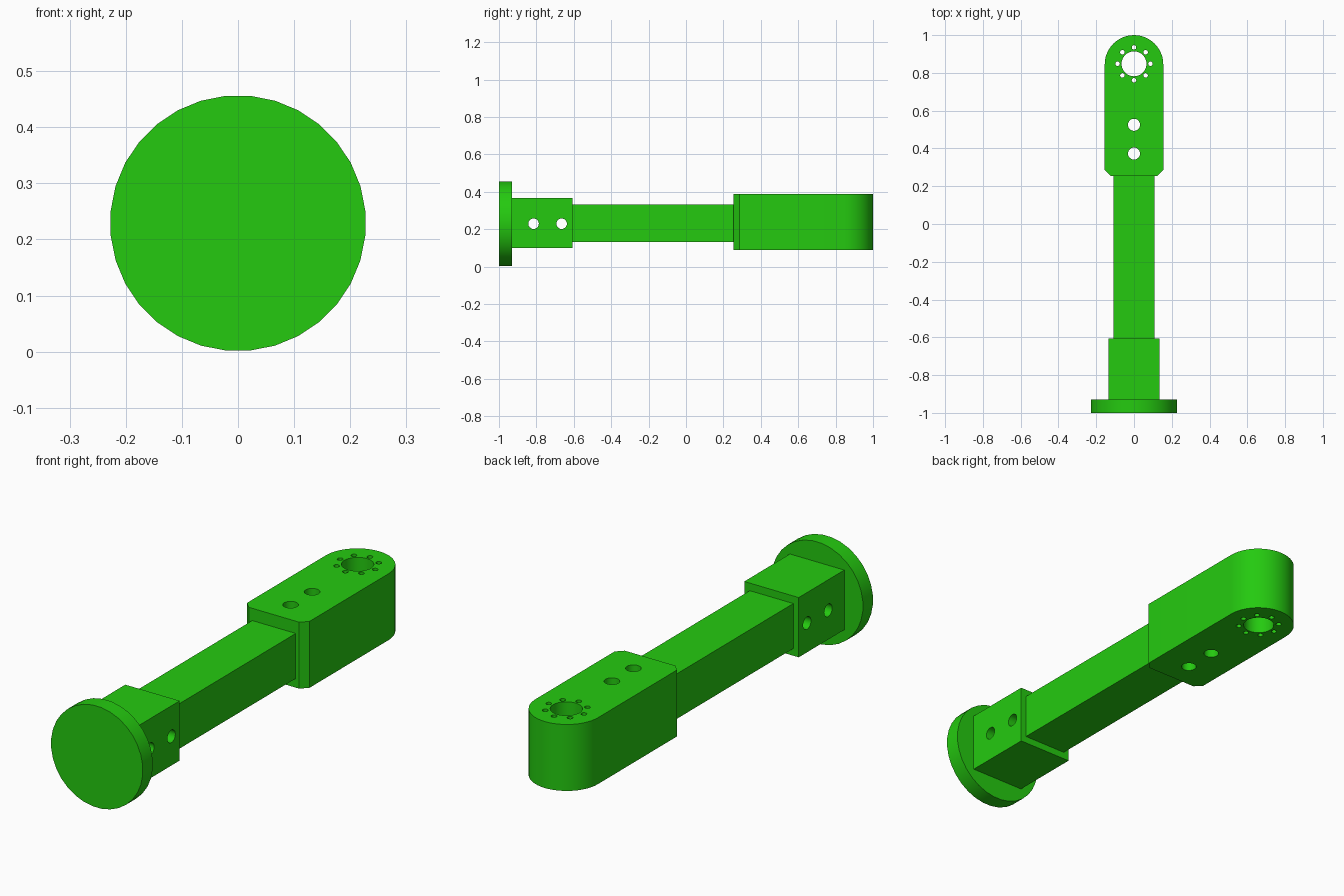
import bpy, bmesh, math
from mathutils import Matrix

if "Cube" in bpy.data.objects:
    bpy.data.objects.remove(bpy.data.objects["Cube"], do_unlink=True)

AXIS_Z = 0.229  # height of the arm's centre line

green = bpy.data.materials.new("bright green")
green.use_nodes = True
colour = (0.018, 0.59, 0.005, 1)
green.diffuse_color = colour
green.node_tree.nodes["Principled BSDF"].inputs["Base Color"].default_value = colour


def make_object(name, bm):
    bmesh.ops.recalc_face_normals(bm, faces=bm.faces)
    mesh = bpy.data.meshes.new(name)
    bm.to_mesh(mesh)
    bm.free()
    mesh.materials.append(green)
    obj = bpy.data.objects.new(name, mesh)
    bpy.context.collection.objects.link(obj)
    return obj


def prism(name, outline, z0, z1):
    bm = bmesh.new()
    face = bm.faces.new([bm.verts.new((x, y, z0)) for x, y in outline])
    top = bmesh.ops.extrude_face_region(bm, geom=[face])["geom"]
    bmesh.ops.translate(bm, vec=(0, 0, z1 - z0),
                        verts=[v for v in top if isinstance(v, bmesh.types.BMVert)])
    return make_object(name, bm)


def box(name, half_x, y0, y1, z0, z1):
    return prism(name, [(-half_x, y0), (half_x, y0), (half_x, y1), (-half_x, y1)], z0, z1)


def drill(obj, holes, axis):
    """Cut round through holes; each is (x, y, radius, sides), bored along axis."""
    bm = bmesh.new()
    turn = Matrix.Rotation(math.pi / 2, 4, 'Y') if axis == 'X' else Matrix()
    for x, y, radius, sides in holes:
        bmesh.ops.create_cone(bm, cap_ends=True, segments=sides, radius1=radius,
                              radius2=radius, depth=1,
                              matrix=Matrix.Translation((x, y, AXIS_Z)) @ turn)
    cutter = make_object("hole_cutter", bm)
    cutter.hide_render = True
    cut = obj.modifiers.new("holes", 'BOOLEAN')
    cut.operation, cut.solver, cut.object = 'DIFFERENCE', 'EXACT', cutter
    bpy.context.view_layer.objects.active = obj
    bpy.ops.object.modifier_apply(modifier=cut.name)
    bpy.data.objects.remove(cutter, do_unlink=True)


# Round end flange, facing the front
bm = bmesh.new()
bmesh.ops.create_cone(bm, cap_ends=True, segments=32, radius1=0.228, radius2=0.228, depth=0.071,
                      matrix=Matrix.Translation((0, -0.9645, AXIS_Z))
                      @ Matrix.Rotation(math.pi / 2, 4, 'X')
                      @ Matrix.Rotation(math.pi / 32, 4, 'Z'))
flange = make_object("end_flange", bm)

# Square socket with two cross holes
socket = box("socket_block", 0.135, -0.93, -0.606, 0.098, 0.366)
drill(socket, [(0, y, 0.028, 32) for y in (-0.815, -0.665)], 'X')

# Long beam
beam = box("beam", 0.108, -0.61, 0.26, 0.13, 0.332)

# Rounded head with chamfered inner corners
R, CY = 0.155, 0.845
outline = [(-R, 0.285), (-0.125, 0.255), (0.125, 0.255), (R, 0.285)]
outline += [(R * math.cos(math.pi * i / 24), CY + R * math.sin(math.pi * i / 24)) for i in range(25)]
head = prism("rounded_head", outline, 0.089, 0.387)

# Bore, ring of eight bolt holes and two mounting holes
holes = [(0, 0.848, 0.066, 32), (0, 0.525, 0.032, 32), (0, 0.373, 0.032, 32)]
for i in range(8):
    a = i * math.pi / 4
    holes.append((0.087 * math.cos(a), 0.848 + 0.087 * math.sin(a), 0.012, 16))
drill(head, holes, 'Z')

# Smooth the round walls, keep the edges sharp
for obj in (flange, socket, beam, head):
    bpy.ops.object.select_all(action='DESELECT')
    obj.select_set(True)
    bpy.context.view_layer.objects.active = obj
    bpy.ops.object.shade_smooth_by_angle(angle=math.radians(30))
